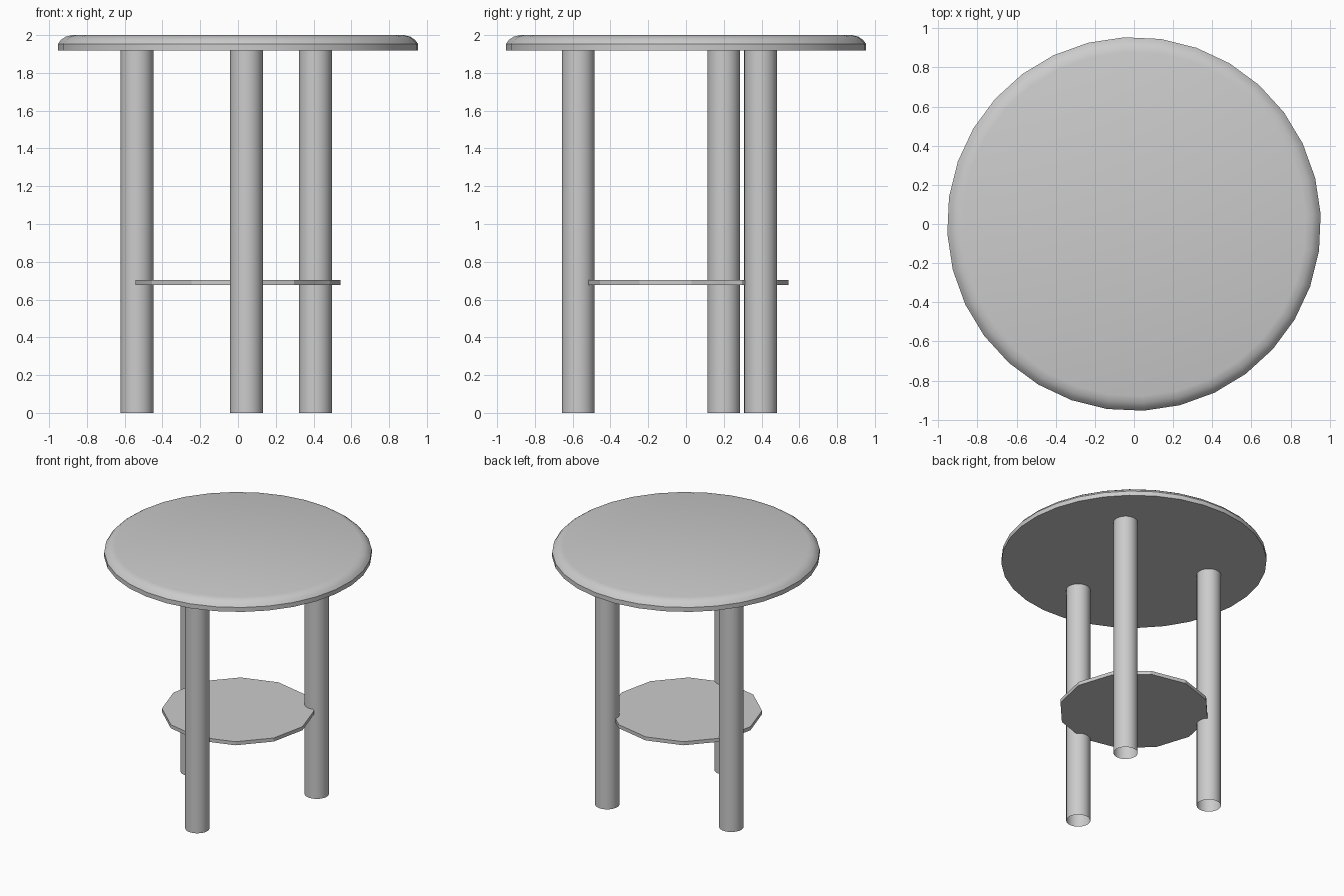
import bpy, bmesh, math

if "Cube" in bpy.data.objects:
    bpy.data.objects.remove(bpy.data.objects["Cube"])

TURN = math.radians(3)  # slight twist shared by the round parts


def lathe(name, profile, sides, smooth=None, loc=(0, 0), caps=True):
    """Spin an (r, z) profile around z, optionally capping both ends."""
    bm = bmesh.new()
    rings = []
    for r, z in profile:
        rings.append([bm.verts.new((r * math.cos(TURN + 2 * math.pi * i / sides),
                                    r * math.sin(TURN + 2 * math.pi * i / sides), z))
                      for i in range(sides)])
    for a, b in zip(rings, rings[1:]):
        for i in range(sides):
            j = (i + 1) % sides
            bm.faces.new((a[i], a[j], b[j], b[i]))
    if caps:
        bm.faces.new(rings[0][::-1])
        bm.faces.new(rings[-1])
    mesh = bpy.data.meshes.new(name)
    bm.to_mesh(mesh)
    bm.free()
    ob = bpy.data.objects.new(name, mesh)
    ob.location = (loc[0], loc[1], 0)
    bpy.context.collection.objects.link(ob)
    if smooth:
        bpy.ops.object.select_all(action='DESELECT')
        ob.select_set(True)
        bpy.context.view_layer.objects.active = ob
        bpy.ops.object.shade_smooth_by_angle(angle=math.radians(smooth))
    return ob


# Round top with a softened upper rim
lathe("table_top", [(0.955, 1.918), (0.955, 1.953), (0.938, 1.975),
                    (0.915, 1.991), (0.88, 2.0)], 32, smooth=35)

# Twelve-sided lower shelf
lathe("lower_shelf", [(0.543, 0.676), (0.543, 0.704)], 12)

# Three open tube legs
for name, pos in (("front_leg", (0.045, -0.57)),
                  ("left_leg", (-0.535, 0.2)),
                  ("right_leg", (0.41, 0.395))):
    lathe(name, [(0.087, 0), (0.087, 1.92)], 32, smooth=30, loc=pos, caps=False)
